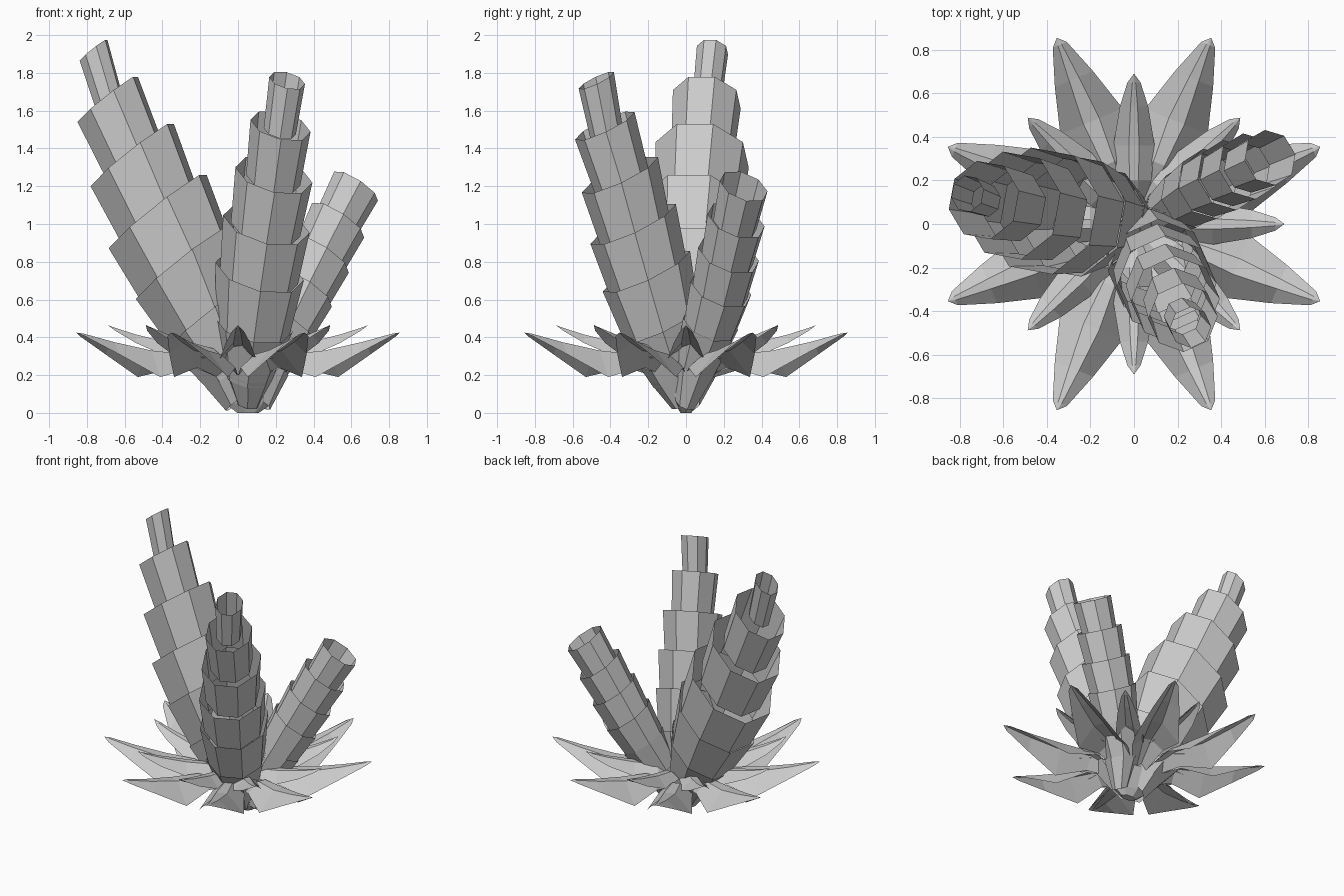
import bpy, math
from mathutils import Vector

if "Cube" in bpy.data.objects:
    bpy.data.objects.remove(bpy.data.objects["Cube"])

SIDES = 8


def add_mesh(name, verts, faces):
    me = bpy.data.meshes.new(name)
    me.from_pydata([tuple(v) for v in verts], [], faces)
    me.update()
    ob = bpy.data.objects.new(name, me)
    bpy.context.collection.objects.link(ob)
    return ob


def ring(center, n, lean, r, tilt):
    # sloped ring: the outward-leaning side hangs lower than the inner side
    u = (lean - n * n.dot(lean)).normalized()
    v = n.cross(u)
    out = []
    for k in range(SIDES):
        a = 2 * math.pi * (k + 0.5) / SIDES
        c, s = math.cos(a) / math.cos(math.pi / SIDES), math.sin(a)
        p = center + u * r * c + v * r * s - n * r * c * math.tan(tilt)
        p.z = max(p.z, 0)
        out.append(p)
    return out


def spike(name, rims, tilt):
    # flower spike: open flared cups stacked inside each other
    pts = [Vector(p[:3]) for p in rims]
    lean = Vector((pts[-1].x - pts[0].x, pts[-1].y - pts[0].y, 0)).normalized()
    n = (pts[-1] - pts[1]).normalized()
    verts, faces = [], []
    for i in range(1, len(rims)):
        r0, r1 = rims[i - 1][3], rims[i][3]
        base = len(verts)
        low = pts[i - 1] - (n * 0.03 if i > 1 else Vector())
        verts += ring(low, n, lean, min(0.9 * r1, 0.93 * r0), tilt)
        verts += ring(pts[i], n, lean, r1, tilt)
        for k in range(SIDES):
            j = (k + 1) % SIDES
            faces.append((base + k, base + j, base + SIDES + j, base + SIDES + k))
    add_mesh(name, verts, faces)


def leaf(name, angle, stations, tip):
    # keeled leaf: raised midrib, drooping edges, pointed tip
    d = Vector((math.cos(angle), math.sin(angle), 0))
    s = Vector((-d.y, d.x, 0))
    up = Vector((0, 0, 1))
    verts, faces = [], []
    for r, hw, zm, ze in stations:
        verts += [d * r - s * hw + up * ze,
                  d * r - s * hw * 0.25 + up * zm,
                  d * r + s * hw * 0.25 + up * zm,
                  d * r + s * hw + up * ze]
    for i in range(len(stations) - 1):
        for k in range(3):
            a = i * 4 + k
            faces.append((a, a + 4, a + 5, a + 1))
    verts.append(d * tip[0] + up * tip[1])
    a = (len(stations) - 1) * 4
    for k in range(3):
        faces.append((a + k, len(verts) - 1, a + k + 1))
    add_mesh(name, verts, faces)


# three leaning flower spikes: (x, y, z, radius) per cup rim
spike("tall_spike", [
    (0.0, 0.0, 0.06, 0.08), (-0.04, 0.01, 0.23, 0.15), (-0.16, 0.03, 0.5, 0.24),
    (-0.29, 0.04, 0.79, 0.29), (-0.425, 0.06, 1.065, 0.30),
    (-0.56, 0.085, 1.365, 0.255), (-0.69, 0.11, 1.66, 0.185),
    (-0.765, 0.14, 1.92, 0.085)], math.radians(15))
spike("middle_spike", [
    (0.05, -0.01, 0.05, 0.07), (0.05, -0.05, 0.22, 0.14), (0.08, -0.13, 0.47, 0.21),
    (0.115, -0.21, 0.75, 0.235), (0.15, -0.28, 1.0, 0.23),
    (0.19, -0.35, 1.26, 0.205), (0.225, -0.43, 1.52, 0.16),
    (0.26, -0.475, 1.76, 0.095)], math.radians(10))
spike("short_spike", [
    (0.12, 0.0, 0.05, 0.06), (0.16, 0.06, 0.27, 0.12), (0.26, 0.13, 0.47, 0.15),
    (0.35, 0.185, 0.66, 0.165), (0.44, 0.225, 0.84, 0.165),
    (0.53, 0.265, 1.02, 0.155), (0.625, 0.305, 1.2, 0.13)], math.radians(6))

# long outer leaves, in pairs around the diagonals
for i in range(8):
    ang = math.radians(22.5 + 45 * i)
    leaf("outer_leaf", ang, [
        (0.08, 0.04, 0.2, 0.17), (0.3, 0.11, 0.31, 0.24), (0.51, 0.155, 0.33, 0.19),
        (0.72, 0.095, 0.375, 0.31), (0.89, 0.035, 0.42, 0.405)], (0.925, 0.425))

# shorter inner leaves between them
for i in range(8):
    ang = math.radians(45 * i)
    leaf("inner_leaf", ang, [
        (0.06, 0.04, 0.24, 0.22), (0.2, 0.08, 0.34, 0.3), (0.36, 0.095, 0.37, 0.29),
        (0.54, 0.065, 0.415, 0.37), (0.65, 0.03, 0.45, 0.435)], (0.69, 0.465))

# small root stub
verts, faces = [], []
for z, rx, ry in ((0.0, 0.06, 0.03), (0.05, 0.13, 0.06), (0.2, 0.15, 0.12)):
    for k in range(7):
        a = 2 * math.pi * k / 7
        verts.append(Vector((0.05 + rx * math.cos(a), ry * math.sin(a), z)))
for i in range(2):
    for k in range(7):
        j = (k + 1) % 7
        faces.append((i * 7 + k, i * 7 + j, i * 7 + 7 + j, i * 7 + 7 + k))
faces.append(tuple(reversed(range(7))))
add_mesh("root_stub", verts, faces)
